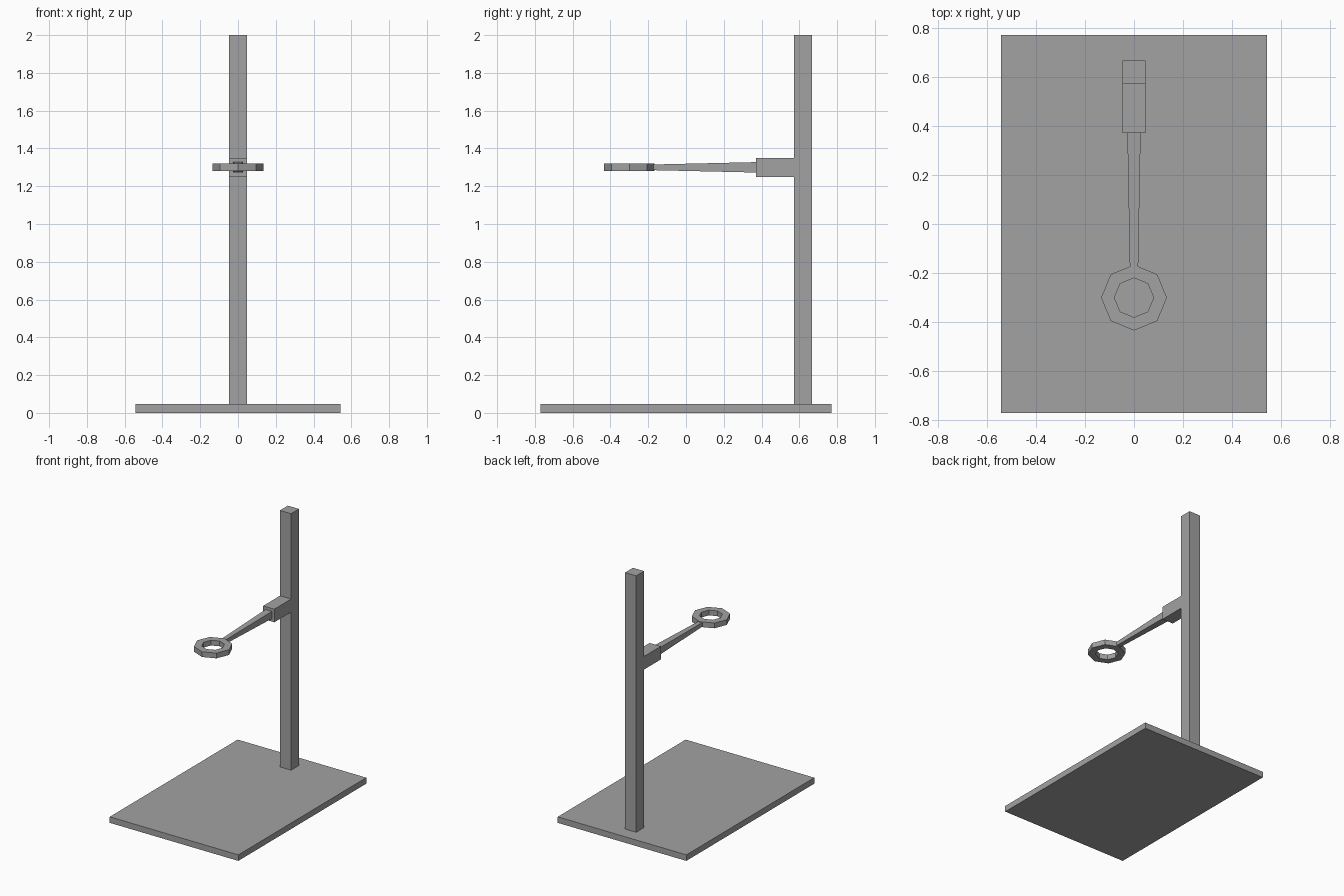
import bpy, bmesh, math

if "Cube" in bpy.data.objects:
    bpy.data.objects.remove(bpy.data.objects["Cube"])

grey = bpy.data.materials.new("mid grey")
grey.diffuse_color = (0.36, 0.36, 0.36, 1)
grey.use_nodes = True
grey.node_tree.nodes["Principled BSDF"].inputs["Base Color"].default_value = grey.diffuse_color


def finish(name, bm):
    bmesh.ops.recalc_face_normals(bm, faces=bm.faces)
    mesh = bpy.data.meshes.new(name)
    bm.to_mesh(mesh)
    bm.free()
    mesh.materials.append(grey)
    obj = bpy.data.objects.new(name, mesh)
    bpy.context.collection.objects.link(obj)
    return obj


def box(name, x, y, z):
    """Box spanning the given (min, max) ranges."""
    bm = bmesh.new()
    bmesh.ops.create_cube(bm, size=1)
    for v in bm.verts:
        v.co = [(a + b) / 2 + c * (b - a) for c, (a, b) in zip(v.co, (x, y, z))]
    return finish(name, bm)


# Base board, upright post and the clamp block on its front
box("base_board", (-0.542, 0.542), (-0.77, 0.77), (0, 0.046))
box("post", (-0.047, 0.047), (0.572, 0.667), (0.046, 2.0))
box("clamp_block", (-0.047, 0.047), (0.37, 0.572), (1.25, 1.35))

# Arm tapering from the clamp to the ring
arm_z = 1.3
bm = bmesh.new()
bmesh.ops.create_cube(bm, size=2)
for v in bm.verts:
    back = v.co.y > 0
    half_x, half_z = (0.027, 0.0275) if back else (0.017, 0.015)
    v.co = (v.co.x * half_x, 0.37 if back else -0.175, arm_z + v.co.z * half_z)
finish("arm", bm)

# Octagonal ring: a rectangular section repeated around the centre
bm = bmesh.new()
section = [(0.134, -0.02), (0.134, 0.02), (0.08, 0.02), (0.08, -0.02)]
loops = []
for i in range(8):
    a = i * math.pi / 4
    loops.append([bm.verts.new((r * math.cos(a), -0.3 + r * math.sin(a), arm_z + z))
                  for r, z in section])
for i in range(8):
    p, q = loops[i], loops[(i + 1) % 8]
    for j in range(4):
        k = (j + 1) % 4
        bm.faces.new((p[j], q[j], q[k], p[k]))
finish("ring", bm)
